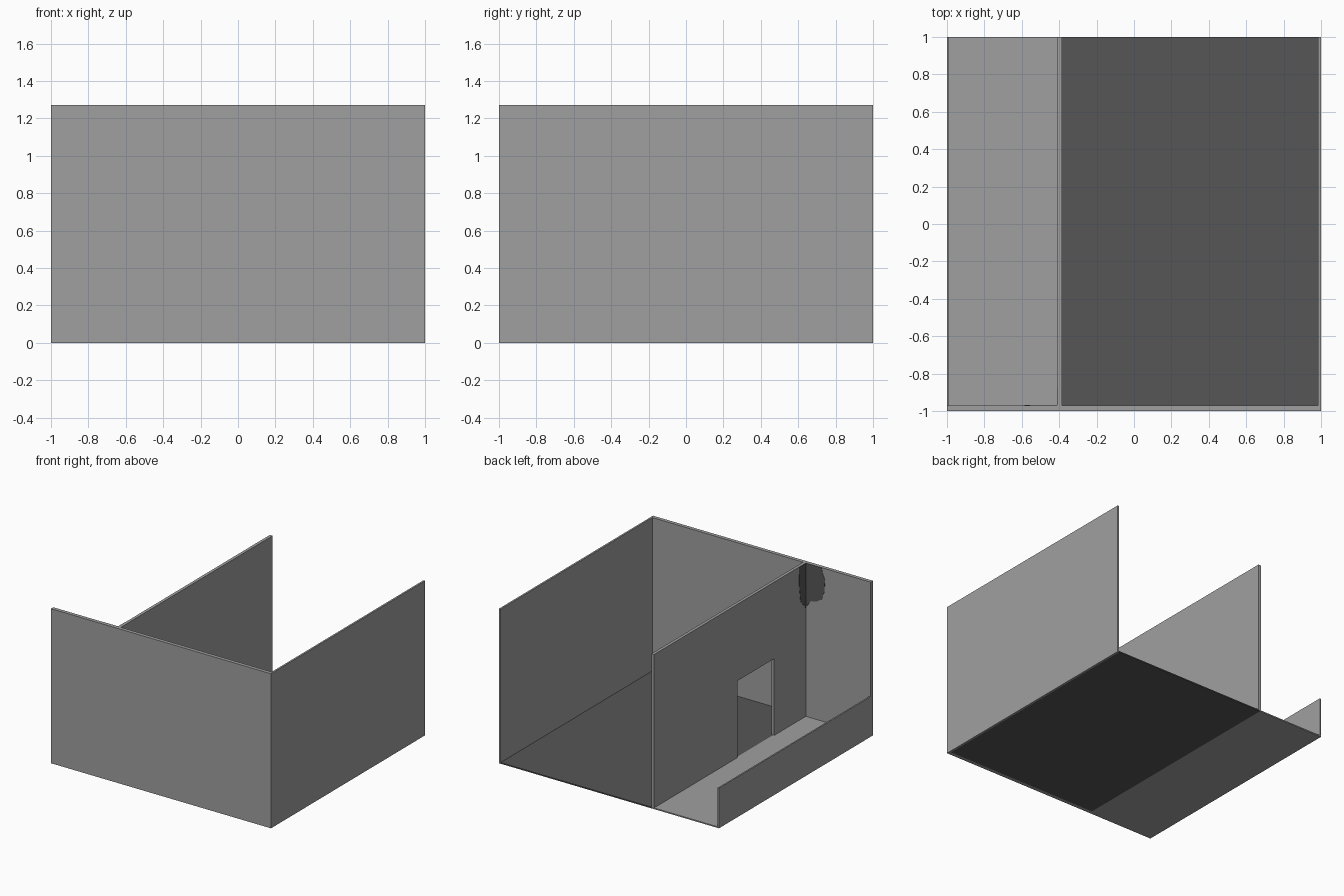
import bpy, bmesh

if "Cube" in bpy.data.objects:
    bpy.data.objects.remove(bpy.data.objects["Cube"])


def material(name, v):
    m = bpy.data.materials.new(name)
    m.diffuse_color = (v, v, v, 1)
    m.use_nodes = True
    m.node_tree.nodes["Principled BSDF"].inputs["Base Color"].default_value = m.diffuse_color
    return m


wall_grey = material("wall_grey", 0.35)
dark_grey = material("dark_grey", 0.093)


def make(name, bm, mat):
    bmesh.ops.recalc_face_normals(bm, faces=bm.faces)
    me = bpy.data.meshes.new(name)
    bm.to_mesh(me)
    bm.free()
    me.materials.append(mat)
    ob = bpy.data.objects.new(name, me)
    bpy.context.collection.objects.link(ob)
    return ob


def box(name, x, y, z, mat):
    bm = bmesh.new()
    bmesh.ops.create_cube(bm, size=1)
    for v in bm.verts:
        for i, (a, b) in enumerate((x, y, z)):
            v.co[i] = a if v.co[i] < 0 else b
    return make(name, bm, mat)


def prism(name, points, offset, mat):
    """Extrude a flat outline by an offset vector."""
    bm = bmesh.new()
    face = bm.faces.new([bm.verts.new(p) for p in points])
    ext = bmesh.ops.extrude_face_region(bm, geom=[face])
    bmesh.ops.translate(bm, vec=offset,
                        verts=[g for g in ext["geom"] if isinstance(g, bmesh.types.BMVert)])
    return make(name, bm, mat)


H = 1.27      # wall height
T = 0.01      # floor thickness
P0, P1 = -0.41, -0.385   # partition faces
F = -0.97     # inner face of front wall

# Outer walls
box("front_wall", (-1, 1), (-1, F), (0, H), wall_grey)
box("right_wall", (0.985, 1), (F, 1), (0, H), wall_grey)
box("balcony_parapet", (-1, -0.988), (F, 1), (0, 0.33), wall_grey)

# Floors
box("room_floor", (-0.4, 0.985), (F, 1), (0, T), dark_grey)
box("balcony_floor", (-0.988, -0.4), (F, 1), (0, T), wall_grey)

# Partition with doorway, drawn as one notched outline
outline = [(F, T), (-0.56, T), (-0.56, 0.64), (-0.08, 0.64),
           (-0.08, T), (1, T), (1, H), (F, H)]
prism("partition_wall", [(P0, y, z) for y, z in outline], (P1 - P0, 0, 0), wall_grey)

# Dark stain in the upper balcony corner, thin plates on both walls
stain_front = [(P0, H), (-0.555, H), (-0.565, 1.22), (-0.585, 1.18), (-0.58, 1.08),
               (-0.555, 1.01), (-0.51, 0.98), (-0.46, 0.97), (P0, 0.91)]
prism("front_wall_stain", [(x, F, z) for x, z in stain_front], (0, 0.002, 0), dark_grey)
stain_side = [(F, H), (-0.88, H), (-0.885, 1.1), (-0.9, 0.98), (F, 0.9)]
prism("partition_stain", [(P0, y, z) for y, z in stain_side], (-0.002, 0, 0), dark_grey)
